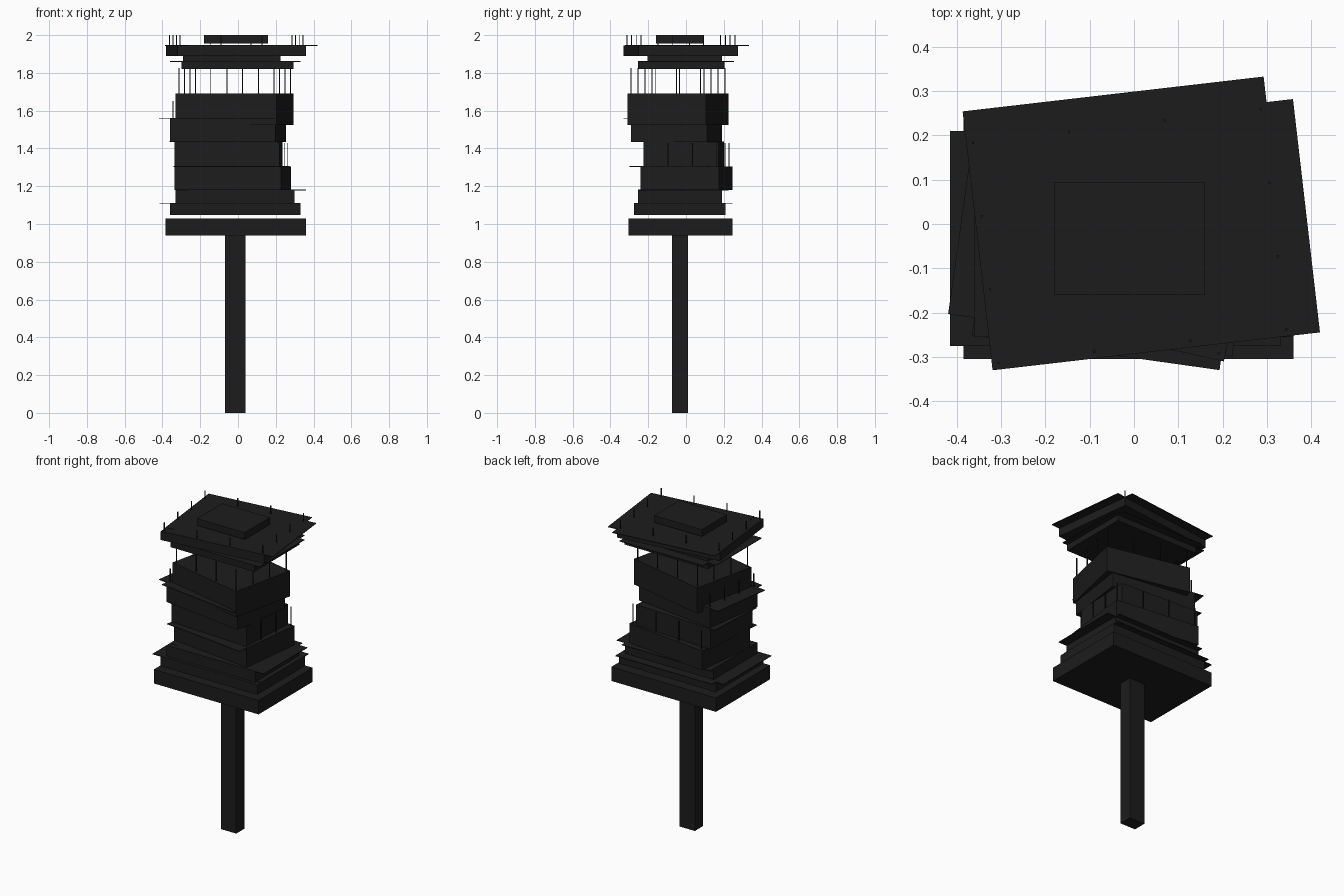
import bpy, math
from mathutils import Matrix, Vector

if "Cube" in bpy.data.objects:
    bpy.data.objects.remove(bpy.data.objects["Cube"])

black = bpy.data.materials.new("charcoal")
black.diffuse_color = (0.012, 0.012, 0.012, 1)
black.use_nodes = True
black.node_tree.nodes["Principled BSDF"].inputs["Base Color"].default_value = black.diffuse_color


def box(name, cx, cy, w, d, z0, z1, deg=0):
    """Turned box, w by d, from z0 to z1."""
    bpy.ops.mesh.primitive_cube_add(size=1)
    ob = bpy.context.object
    ob.name = name
    ob.data.transform(Matrix.Translation((cx, cy, (z0 + z1) / 2))
                      @ Matrix.Rotation(math.radians(deg), 4, 'Z')
                      @ Matrix.Diagonal((w, d, z1 - z0, 1)))
    ob.data.materials.append(black)
    return ob


def tier(name, x0, x1, y0, y1, z0, z1, deg=0, ledges=(), rods=0):
    """Box given by its outer extents, with thin side ledges and a ring of rods on top."""
    a = math.radians(deg)
    c, s = math.cos(a), abs(math.sin(a))
    ex, ey = x1 - x0, y1 - y0
    w = (ex * c - ey * s) / (c * c - s * s)
    d = (ey * c - ex * s) / (c * c - s * s)
    rot = Matrix.Rotation(a, 2)
    mid = Vector(((x0 + x1) / 2, (y0 + y1) / 2))
    box(name, mid.x, mid.y, w, d, z0, z1, deg)
    for i, (dx, dy) in enumerate(ledges):
        p = mid + rot @ Vector((dx, dy))
        box(f"{name}_ledge_{i}", p.x, p.y, w, d, z1 - 0.002, z1 + 0.002, deg)
    if rods:
        u, v = w / 2 - 0.015, d / 2 - 0.015
        ts = (-1, -1 / 3, 1 / 3, 1)
        spots = {(tx, ty) for tx in ts for ty in ts if abs(tx) == 1 or abs(ty) == 1}
        for i, (tx, ty) in enumerate(sorted(spots)):
            p = mid + rot @ Vector((tx * u, ty * v))
            box(f"{name}_rod_{i}", p.x, p.y, 0.005, 0.005, z1, rods)


# Post and base slab
tier("post", -0.07, 0.04, -0.075, 0.01, 0, 0.945)
tier("base_slab", -0.385, 0.36, -0.305, 0.245, 0.94, 1.03)

# Twisting stack of tiers
tier("tier_1", -0.36, 0.33, -0.275, 0.21, 1.047, 1.11, 0, [(-0.055, 0), (0, 0.037)])
tier("tier_2", -0.33, 0.30, -0.255, 0.19, 1.11, 1.18, 0, [(0.06, 0), (0, 0.035)])
tier("tier_3", -0.335, 0.28, -0.24, 0.245, 1.18, 1.305, -7, [(0, -0.06)], 1.43)
tier("tier_4", -0.335, 0.235, -0.225, 0.20, 1.305, 1.435, -3, [(-0.03, 0)])
tier("tier_5", -0.36, 0.255, -0.29, 0.19, 1.435, 1.56, -8,
     [(-0.06, 0), (0, -0.04)], 1.65)
tier("tier_6", -0.33, 0.295, -0.31, 0.225, 1.525, 1.69, -12.5, (), 1.825)

# Roof layers carried on the rods
tier("eave", -0.30, 0.295, -0.255, 0.205, 1.82, 1.86, 0,
     [(-0.06, 0), (0.035, 0), (0, 0.05)])
tier("roof_neck", -0.29, 0.225, -0.205, 0.19, 1.86, 1.893)
tier("roof", -0.38, 0.36, -0.33, 0.275, 1.89, 1.945, 6.6, [(0.06, 0), (0, 0.058)], 2.0)
tier("roof_cap", -0.18, 0.16, -0.16, 0.095, 1.956, 2.0)
